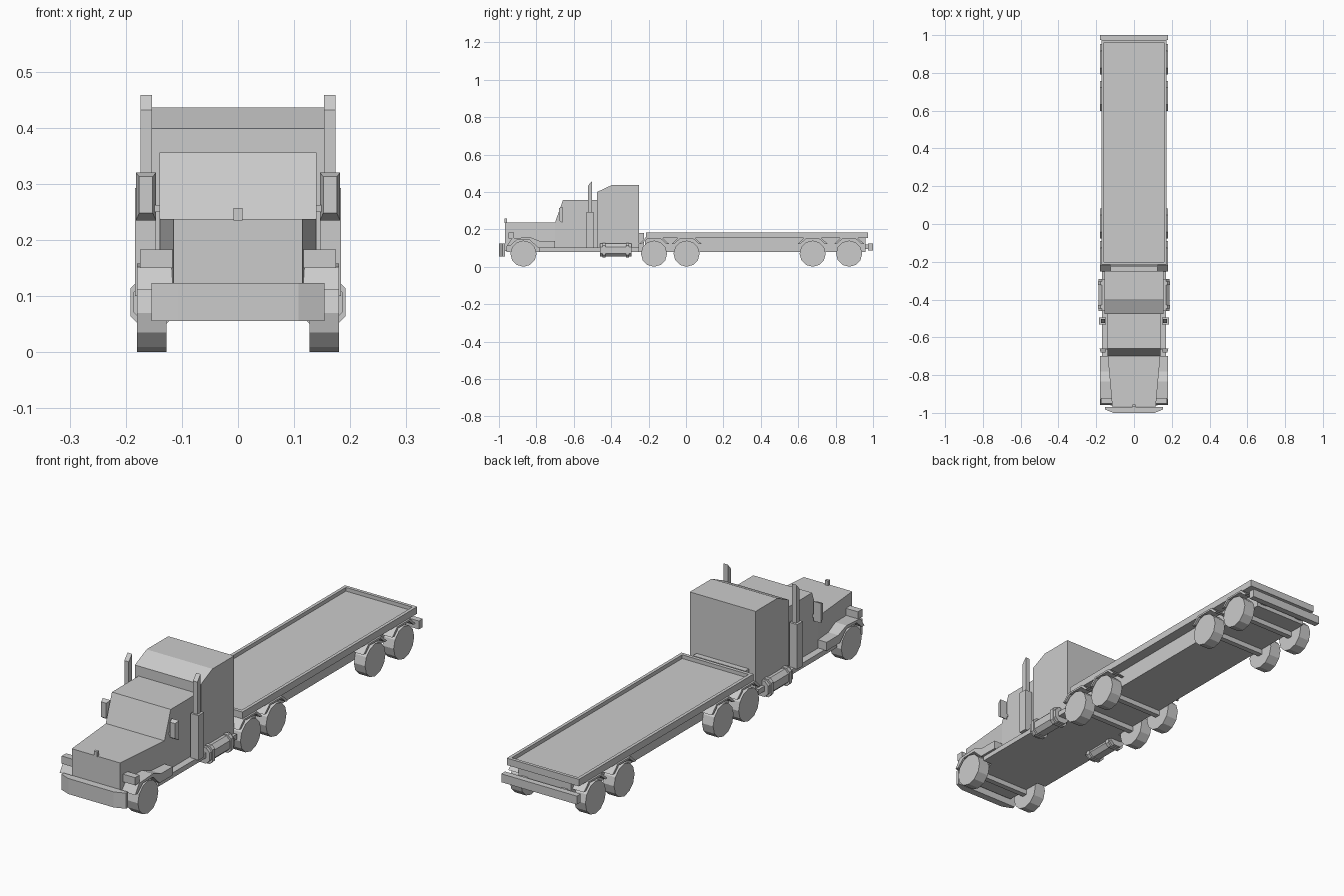
import bpy, bmesh
from math import pi, cos, sin


def mesh_obj(name, verts, faces):
    me = bpy.data.meshes.new(name)
    me.from_pydata(verts, [], faces)
    bm = bmesh.new()
    bm.from_mesh(me)
    bmesh.ops.recalc_face_normals(bm, faces=bm.faces)
    bm.to_mesh(me)
    bm.free()
    ob = bpy.data.objects.new(name, me)
    bpy.context.collection.objects.link(ob)
    return ob


def loft(name, a, b):
    """Solid between two matching rings of points."""
    n = len(a)
    faces = [tuple(range(n)), tuple(range(2 * n - 1, n - 1, -1))]
    faces += [(i, (i + 1) % n, n + (i + 1) % n, n + i) for i in range(n)]
    return mesh_obj(name, a + b, faces)


def side_profile(name, pts, x0, x1):
    """Extrude a (y, z) outline across x."""
    return loft(name, [(x0, y, z) for y, z in pts], [(x1, y, z) for y, z in pts])


def top_profile(name, pts, z0, z1):
    """Extrude an (x, y) outline upwards."""
    return loft(name, [(x, y, z0) for x, y in pts], [(x, y, z1) for x, y in pts])


def box(name, x0, x1, y0, y1, z0, z1):
    return top_profile(name, [(x0, y0), (x1, y0), (x1, y1), (x0, y1)], z0, z1)


def mirror(ob):
    mod = ob.modifiers.new("mirror", 'MIRROR')
    mod.use_axis[0] = True
    return ob


WHEELS = [-0.869, -0.171, 0.003, 0.677, 0.872]

# Wheels and axles: twelve-sided, pointing corner down
ring = [(0.07 * sin(i * pi / 6), 0.07 - 0.07 * cos(i * pi / 6)) for i in range(12)]
for i, wy in enumerate(WHEELS):
    mirror(side_profile(f"wheel_{i}", [(wy + y, z) for y, z in ring], 0.127, 0.18))
    box(f"axle_{i}", -0.13, 0.13, wy - 0.012, wy + 0.012, 0.058, 0.082)

# Rear wheel arches
arch = [(-0.08, 0.122), (-0.045, 0.155), (0.045, 0.155), (0.08, 0.122),
        (0.066, 0.122), (0.038, 0.147), (-0.038, 0.147), (-0.066, 0.122)]
for i, wy in enumerate(WHEELS[1:]):
    mirror(side_profile(f"rear_fender_{i}", [(wy + y, z) for y, z in arch], 0.125, 0.18))

# Truck frame and side steps
box("truck_frame", -0.125, 0.125, -0.96, -0.22, 0.08, 0.11)
box("side_step", -0.17, 0.17, -0.785, -0.25, 0.08, 0.102)

# Flatbed: lower frame, deck and raised rim
box("bed_frame", -0.125, 0.125, -0.22, 0.96, 0.08, 0.156)
box("bed_deck", -0.172, 0.172, -0.215, 0.974, 0.154, 0.168)
mirror(box("bed_side_rim", 0.158, 0.172, -0.215, 0.974, 0.168, 0.184))
box("bed_front_rim", -0.158, 0.158, -0.215, -0.2, 0.168, 0.184)
box("bed_rear_rim", -0.158, 0.158, 0.96, 0.974, 0.168, 0.184)
box("bed_front_bar", -0.125, 0.125, -0.25, -0.225, 0.1, 0.18)
box("rear_bumper", -0.18, 0.18, 0.974, 1.0, 0.088, 0.124)
mirror(box("rear_bumper_bracket", 0.08, 0.11, 0.95, 0.98, 0.095, 0.12))

# Hood, narrowing towards the front
top_profile("hood", [(-0.115, -0.967), (0.115, -0.967), (0.14, -0.69), (-0.14, -0.69)], 0.085, 0.237)
box("hood_ornament", -0.008, 0.008, -0.97, -0.956, 0.235, 0.257)

# Cab with sloped windscreen, and tall sleeper
side_profile("cab", [(-0.70, 0.1), (-0.70, 0.237), (-0.658, 0.356), (-0.475, 0.356), (-0.475, 0.1)],
             -0.14, 0.14)
side_profile("sleeper", [(-0.477, 0.1), (-0.477, 0.399), (-0.398, 0.436), (-0.25, 0.436), (-0.25, 0.1)],
             -0.157, 0.157)

# Front bumper with angled ends
top_profile("front_bumper", [(-0.154, -0.968), (-0.154, -0.982), (-0.108, -1.0),
                             (0.108, -1.0), (0.154, -0.982), (0.154, -0.968)], 0.056, 0.123)

# Front fenders and headlights
fender = [(-0.957, 0.112), (-0.93, 0.152), (-0.835, 0.158), (-0.78, 0.137), (-0.70, 0.137),
          (-0.70, 0.1), (-0.79, 0.1), (-0.835, 0.143), (-0.905, 0.143), (-0.94, 0.112)]
mirror(side_profile("front_fender", fender, 0.112, 0.18))
mirror(box("headlight", 0.115, 0.175, -0.95, -0.92, 0.15, 0.183))

# Fuel tanks with two straps


def octagon(cx, cz, rx, rz, y, c=0.4):
    p = [(1, -c), (1, c), (c, 1), (-c, 1), (-1, c), (-1, -c), (-c, -1), (c, -1)]
    return [(cx + rx * u, y, cz + rz * v) for u, v in p]


def tank_part(name, r, y0, y1, c):
    mirror(loft(name, octagon(0.153, 0.089, r, r, y0, c), octagon(0.153, 0.089, r, r, y1, c)))


tank_part("fuel_tank", 0.034, -0.46, -0.292, 0.5)
tank_part("tank_strap_front", 0.0385, -0.447, -0.43, 0.65)
tank_part("tank_strap_rear", 0.0385, -0.322, -0.305, 0.65)

# Exhaust: muffler box and slant-cut stack
mirror(box("exhaust_muffler", 0.147, 0.184, -0.532, -0.494, 0.1, 0.293))
mirror(side_profile("exhaust_stack", [(-0.525, 0.29), (-0.525, 0.432), (-0.503, 0.458), (-0.503, 0.29)],
                    0.153, 0.174))

# Side mirrors, tapering to the front, with arm
mirror(loft("side_mirror",
            [(0.152, -0.68, 0.248), (0.176, -0.68, 0.248), (0.176, -0.68, 0.313), (0.152, -0.68, 0.313)],
            [(0.146, -0.66, 0.235), (0.182, -0.66, 0.235), (0.182, -0.66, 0.32), (0.146, -0.66, 0.32)]))
mirror(box("mirror_arm", 0.135, 0.15, -0.668, -0.66, 0.25, 0.262))
